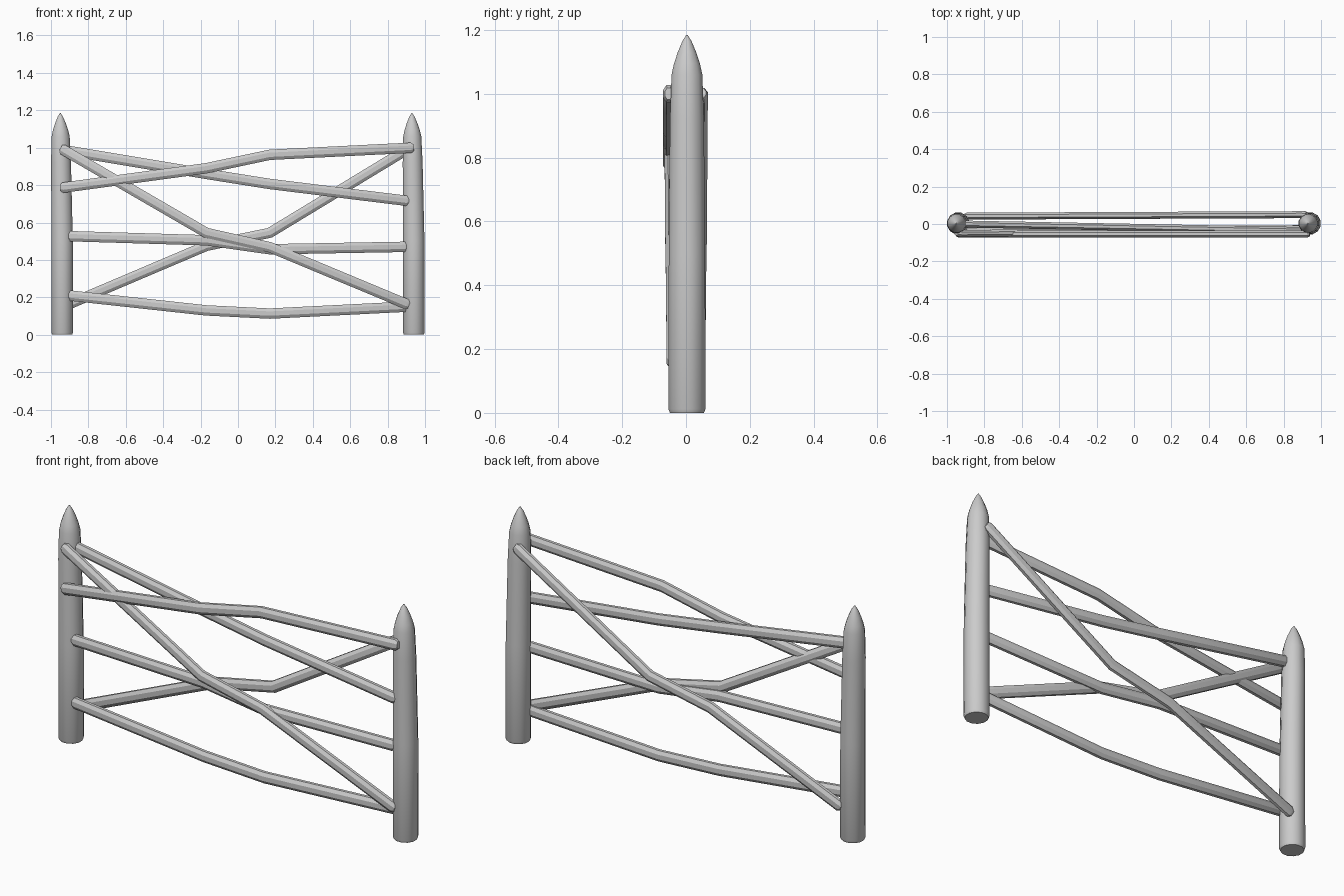
import bpy, bmesh
from math import cos, sin, pi
from mathutils import Vector

if "Cube" in bpy.data.objects:
    bpy.data.objects.remove(bpy.data.objects["Cube"])


def finish(name, rings):
    """Skin a list of vertex-position rings into a closed object."""
    bm = bmesh.new()
    loops = [[bm.verts.new(p) for p in ring] for ring in rings]
    n = len(loops[0])
    for a, b in zip(loops, loops[1:]):
        for i in range(n):
            j = (i + 1) % n
            bm.faces.new((a[i], a[j], b[j], b[i]))
    bm.faces.new(loops[0][::-1])
    bm.faces.new(loops[-1])
    bmesh.ops.recalc_face_normals(bm, faces=bm.faces)
    mesh = bpy.data.meshes.new(name)
    bm.to_mesh(mesh)
    bm.free()
    obj = bpy.data.objects.new(name, mesh)
    bpy.context.collection.objects.link(obj)
    bpy.ops.object.select_all(action='DESELECT')
    obj.select_set(True)
    bpy.context.view_layer.objects.active = obj
    bpy.ops.object.shade_smooth_by_angle(angle=pi / 6)


def post(name, x, lean, sides=12):
    # (radius, height) from the chamfered foot to the sharpened tip
    profile = [(0.055, 0), (0.06, 0.012), (0.059, 0.5), (0.055, 0.92), (0.05, 1.06),
               (0.042, 1.095), (0.03, 1.13), (0.015, 1.165), (0.002, 1.185)]
    rings = []
    for r, z in profile:
        cx = x + lean * max(0, z - 0.5) / 0.68
        rings.append([(cx + r * cos(2 * pi * (i + 0.5) / sides),
                       0.003 + r * sin(2 * pi * (i + 0.5) / sides), z)
                      for i in range(sides)])
    finish(name, rings)


def rail(name, x0, x1, heights, y0, y1, sides=8):
    # Hewn pole: four stations, oval section, chamfered ends
    pts = [Vector((x, y0 + (y1 - y0) * (x - x0) / (x1 - x0), z))
           for x, z in zip((x0, -0.17, 0.17, x1), heights)]
    first = (pts[1] - pts[0]).normalized()
    last = (pts[3] - pts[2]).normalized()
    path = [(pts[0] - first * 0.005, 0.65), (pts[0] + first * 0.01, 1), (pts[1], 1),
            (pts[2], 1), (pts[3] - last * 0.01, 1), (pts[3] + last * 0.005, 0.65)]
    rings = []
    for k, (p, s) in enumerate(path):
        t = path[min(k + 1, 5)][0] - path[max(k - 1, 0)][0]
        if k in (1, 4):
            t = first if k == 1 else last
        up = Vector((-t.z, 0, t.x)).normalized()
        ring = []
        for i in range(sides):
            a = 2 * pi * (i + 0.5) / sides
            ring.append(p + up * (0.03 * s * sin(a)) + Vector((0, 0.02 * s * cos(a), 0)))
        rings.append(ring)
    finish(name, rings)


# Pointed posts
post("left_post", -0.94, -0.01)
post("right_post", 0.94, -0.01)

# Rails: end x positions, heights at the four stations, depth at each end
rail("top_rail", -0.945, 0.935, (0.785, 0.89, 0.962, 1.0), -0.054, -0.054)
rail("upper_rail", -0.92, 0.91, (0.985, 0.86, 0.806, 0.715), 0.0, -0.035)
rail("middle_rail", -0.905, 0.90, (0.527, 0.505, 0.457, 0.47), -0.03, -0.027)
rail("bottom_rail", -0.905, 0.905, (0.21, 0.13, 0.113, 0.15), -0.03, -0.025)
rail("front_brace", -0.945, 0.91, (0.995, 0.545, 0.468, 0.16), -0.05, -0.042)
rail("back_brace", -0.90, 0.92, (0.165, 0.475, 0.545, 1.0), 0.042, 0.05)
